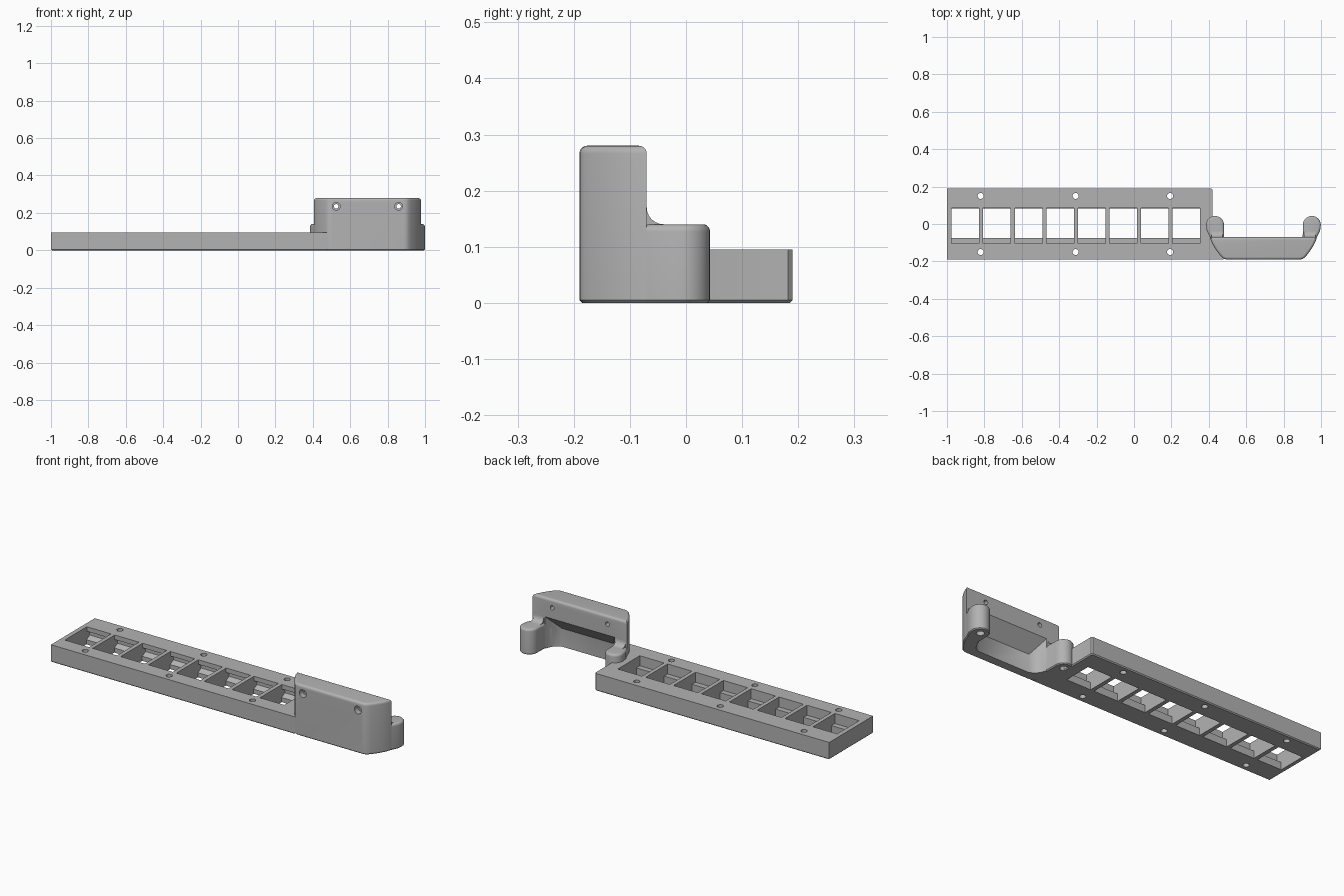
import bpy, bmesh, math
from mathutils import Vector, Matrix

cube = bpy.data.objects.get("Cube")
if cube:
    bpy.data.objects.remove(cube, do_unlink=True)

grey = bpy.data.materials.new("plain_grey")
grey.use_nodes = True
COLOR = (0.45, 0.45, 0.45, 1)
grey.diffuse_color = COLOR
grey.node_tree.nodes["Principled BSDF"].inputs["Base Color"].default_value = COLOR

MID = 0.692          # mirror line of the bracket
FRONT, WALL_BACK = -0.19, -0.07


def finish(name, bm):
    bmesh.ops.recalc_face_normals(bm, faces=bm.faces)
    mesh = bpy.data.meshes.new(name)
    bm.to_mesh(mesh)
    bm.free()
    mesh.materials.append(grey)
    obj = bpy.data.objects.new(name, mesh)
    bpy.context.collection.objects.link(obj)
    return obj


def inset(points, d):
    """Move every edge of an anticlockwise outline inward by d."""
    out = []
    for i, p in enumerate(points):
        p = Vector(p)
        a = (p - Vector(points[i - 1])).normalized()
        b = (Vector(points[(i + 1) % len(points)]) - p).normalized()
        na, nb = Vector((-a.y, a.x)), Vector((-b.y, b.x))
        out.append(p + (na + nb) * d / (1 + na.dot(nb)))
    return out


def solid(name, outline, height, round_top=0.0, chamfer=0.005):
    """Extrude an outline upward with a chamfered foot and a rounded top."""
    levels = [(0, chamfer), (chamfer, 0)]
    steps = 5 if round_top else 0
    for i in range(steps + 1):
        t = math.pi / 2 * i / max(steps, 1)
        levels.append((height - round_top * (1 - math.sin(t)),
                       round_top * (1 - math.cos(t))))
    bm = bmesh.new()
    rings = [[bm.verts.new((p.x, p.y, z)) for p in inset(outline, d)]
             for z, d in levels]
    n = len(outline)
    for low, high in zip(rings, rings[1:]):
        for i in range(n):
            j = (i + 1) % n
            bm.faces.new((low[i], low[j], high[j], high[i]))
    bm.faces.new(rings[0])
    bm.faces.new(rings[-1])
    return finish(name, bm)


def add_prism_x(bm, profile, x0, x1):
    """Extrude a y-z profile along x."""
    a = [bm.verts.new((x0, y, z)) for y, z in profile]
    b = [bm.verts.new((x1, y, z)) for y, z in profile]
    n = len(profile)
    for i in range(n):
        j = (i + 1) % n
        bm.faces.new((a[i], a[j], b[j], b[i]))
    bm.faces.new(a)
    bm.faces.new(b)


def add_cylinder(bm, place, r, depth, axis="Z", r2=None):
    turn = Matrix.Rotation(math.pi / 2, 4, "X") if axis == "Y" else Matrix()
    bmesh.ops.create_cone(bm, cap_ends=True, segments=24, radius1=r,
                          radius2=r if r2 is None else r2, depth=depth,
                          matrix=Matrix.Translation(place) @ turn)


def cut(obj, bm):
    cutter = finish("cutter", bm)
    cutter.hide_render = True
    mod = obj.modifiers.new("cut", "BOOLEAN")
    mod.operation, mod.solver, mod.object = "DIFFERENCE", "EXACT", cutter
    bpy.context.view_layer.objects.active = obj
    bpy.ops.object.modifier_apply(modifier=mod.name)
    bpy.data.objects.remove(cutter, do_unlink=True)


def mirror(points):
    return [(2 * MID - x, y) for x, y in reversed(points)]


# Long mounting plate
plate = solid("mounting_plate", [(-1, FRONT), (0.48, FRONT), (0.42, -0.05),
              (0.42, 0.182), (0.412, 0.19), (-1, 0.19)], 0.095)

# Eight socket openings with a ledge in front and an undercut hook behind
socket = [(-0.075, -0.02), (0.082, -0.02), (0.082, 0.025), (0.11, 0.04),
          (0.11, 0.07), (0.085, 0.07), (0.085, 0.12), (-0.105, 0.12),
          (-0.105, 0.04), (-0.075, 0.04)]
bm = bmesh.new()
for i in range(8):
    x = -0.975 + 0.1688 * i
    add_prism_x(bm, socket, x, x + 0.147)
# Screw holes along both edges
for x in (-0.82, -0.312, 0.193):
    for y in (-0.15, 0.15):
        add_cylinder(bm, (x, y, 0.05), 0.016, 0.2)
cut(plate, bm)

# Upright bracket wall with rounded ends
flank = [(0.406, WALL_BACK), (0.412, -0.09), (0.424, -0.115),
         (0.441, -0.142), (0.460, -0.167), (0.473, -0.181), (0.485, -0.188),
         (0.5, FRONT)]
wall = solid("bracket_wall", flank + mirror(flank), 0.28, 0.014)

# Hollow behind the wall under a sloping overhang
hollow = [(0.481, 0.1), (0.482, WALL_BACK), (0.492, -0.1), (0.508, -0.122),
          (0.535, -0.138)]
bm = bmesh.new()
for side in (hollow, mirror(hollow)):
    for x, y in side:
        for z in (-0.05, 0.1):
            bm.verts.new((x, y, z))
    for x, y in side[:2] if side is hollow else side[-2:]:
        bm.verts.new((x, y, 0.175))
bmesh.ops.convex_hull(bm, input=bm.verts)
cut(wall, bm)

# Two countersunk screw holes through the wall
for x in (MID - 0.167, MID + 0.167):
    for r, y, depth in ((0.012, -0.13, 0.2), (0.021, FRONT, 0.06)):
        bm = bmesh.new()
        add_cylinder(bm, (x, y, 0.235), r, depth, "Y")
        cut(wall, bm)

# Rounded arms reaching back, each with a blind hole underneath
tip = [(0.433 + 0.048 * math.cos(math.pi * i / 14),
        -0.005 + 0.048 * math.sin(math.pi * i / 14)) for i in range(15)]
arm = [(0.424, -0.11), (0.499, -0.11), (0.487, -0.09), (0.482, WALL_BACK)]
arm += tip + [(0.389, -0.035), (0.406, WALL_BACK)]
arms = []
for name, outline, x in (("right_arm", arm, 0.433),
                         ("left_arm", mirror(arm), 2 * MID - 0.433)):
    obj = solid(name, outline, 0.14, 0.013)
    bm = bmesh.new()
    add_cylinder(bm, (x, -0.002, 0), 0.02, 0.1)
    cut(obj, bm)
    arms.append(obj)

# Concave fillets between arm tops and wall
fillet = [(-0.04 - 0.03 * math.sin(t), 0.17 - 0.03 * math.cos(t))
          for t in [math.pi / 2 * i / 6 for i in range(7)]]
fillet += [(-0.085, 0.17), (-0.085, 0.13), (-0.04, 0.13)]
fillets = []
for name, x in (("right_fillet", 0.414), ("left_fillet", 2 * MID - 0.474)):
    bm = bmesh.new()
    add_prism_x(bm, fillet, x, x + 0.06)
    fillets.append(finish(name, bm))

# Smooth the rounded parts, keep true edges crisp
for obj in [plate, wall] + arms + fillets:
    bpy.ops.object.select_all(action="DESELECT")
    obj.select_set(True)
    bpy.context.view_layer.objects.active = obj
    bpy.ops.object.shade_smooth_by_angle(angle=math.radians(32))
